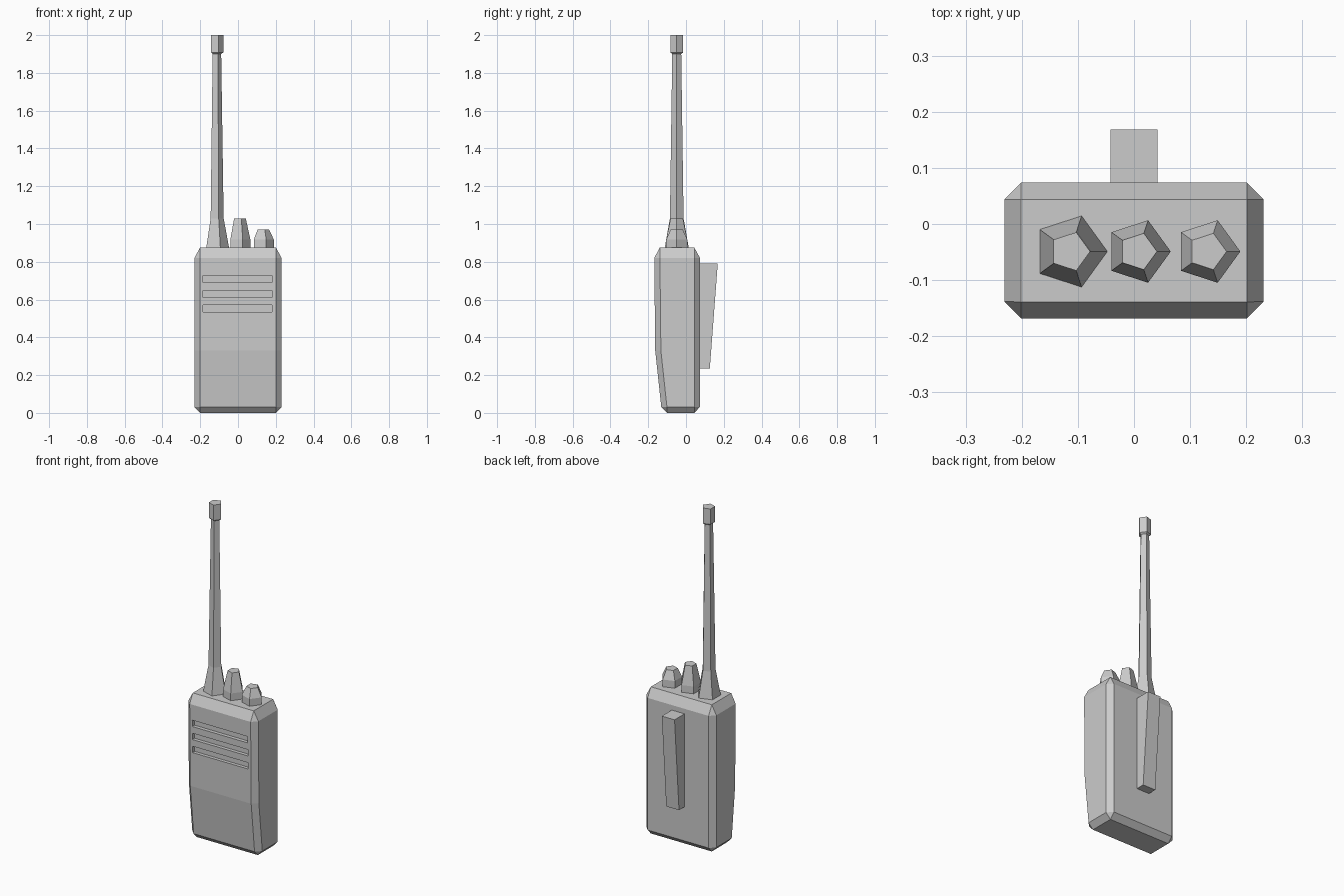
import bpy, bmesh
from math import cos, sin, tau, radians

if "Cube" in bpy.data.objects:
    bpy.data.objects.remove(bpy.data.objects["Cube"])


def finish(bm, name):
    bmesh.ops.recalc_face_normals(bm, faces=bm.faces)
    me = bpy.data.meshes.new(name)
    bm.to_mesh(me)
    bm.free()
    ob = bpy.data.objects.new(name, me)
    bpy.context.collection.objects.link(ob)
    return ob


def hull(name, points):
    """Convex solid around the points, with flat regions merged into single faces."""
    bm = bmesh.new()
    for p in points:
        bm.verts.new(p)
    bmesh.ops.convex_hull(bm, input=bm.verts)
    bmesh.ops.dissolve_limit(bm, angle_limit=radians(1), verts=bm.verts, edges=bm.edges)
    return finish(bm, name)


def lathe(name, x, y, profile, sides=5):
    """Stack of (radius, z) rings with one corner pointing to +x."""
    bm = bmesh.new()
    rings = [[bm.verts.new((x + r * cos(tau * i / sides), y + r * sin(tau * i / sides), z))
              for i in range(sides)] for r, z in profile]
    for a, b in zip(rings, rings[1:]):
        for i in range(sides):
            j = (i + 1) % sides
            bm.faces.new((a[i], a[j], b[j], b[i]))
    bm.faces.new(rings[0])
    bm.faces.new(rings[-1])
    return finish(bm, name)


# Chamfered body with a front that tapers toward the bottom
W, C, BACK = 0.231, 0.03, 0.074
pts = []
for z, front in ((0.032, -0.131), (0.33, -0.163), (0.82, -0.168)):
    for s in (-1, 1):
        pts += [(s * (W - C), front, z), (s * W, front + C, z),
                (s * W, BACK - C, z), (s * (W - C), BACK, z)]
for z, front in ((0.0, -0.1), (0.875, -0.139)):
    pts += [(s * (W - C), y, z) for s in (-1, 1) for y in (front, BACK - C)]
body = hull("body", pts)

# Speaker slots cut into the front
bm = bmesh.new()
for z in (0.552, 0.63, 0.708):
    cube = bmesh.ops.create_cube(bm, size=1)["verts"]
    bmesh.ops.scale(bm, vec=(0.366, 0.1, 0.038), verts=cube)
    bmesh.ops.translate(bm, vec=(-0.002, -0.195, z), verts=cube)
cutter = finish(bm, "slot_cutter")
cutter.hide_render = True
mod = body.modifiers.new("slots", "BOOLEAN")
mod.operation, mod.solver, mod.object = "DIFFERENCE", "EXACT", cutter
bpy.context.view_layer.objects.active = body
body.select_set(True)
bpy.ops.object.modifier_apply(modifier=mod.name)
bpy.data.objects.remove(cutter)

# Belt clip wedge on the back
hull("belt_clip", [(s * 0.042, y, z) for s in (-1, 1)
                   for y, z in ((0.07, 0.235), (0.126, 0.235), (0.168, 0.79), (0.07, 0.79))])

# Antenna with flared foot and tip cap
lathe("antenna", -0.114, -0.049, ((0.067, 0.873), (0.038, 1.03), (0.025, 1.9),
                                 (0.036, 1.908), (0.036, 2.0)))

# Two control knobs
for name, x, top in (("tall_knob", 0.007, 1.03), ("short_knob", 0.131, 0.97)):
    lathe(name, x, -0.049, ((0.0585, 0.873), (0.0585, 0.918), (0.034, top)))
